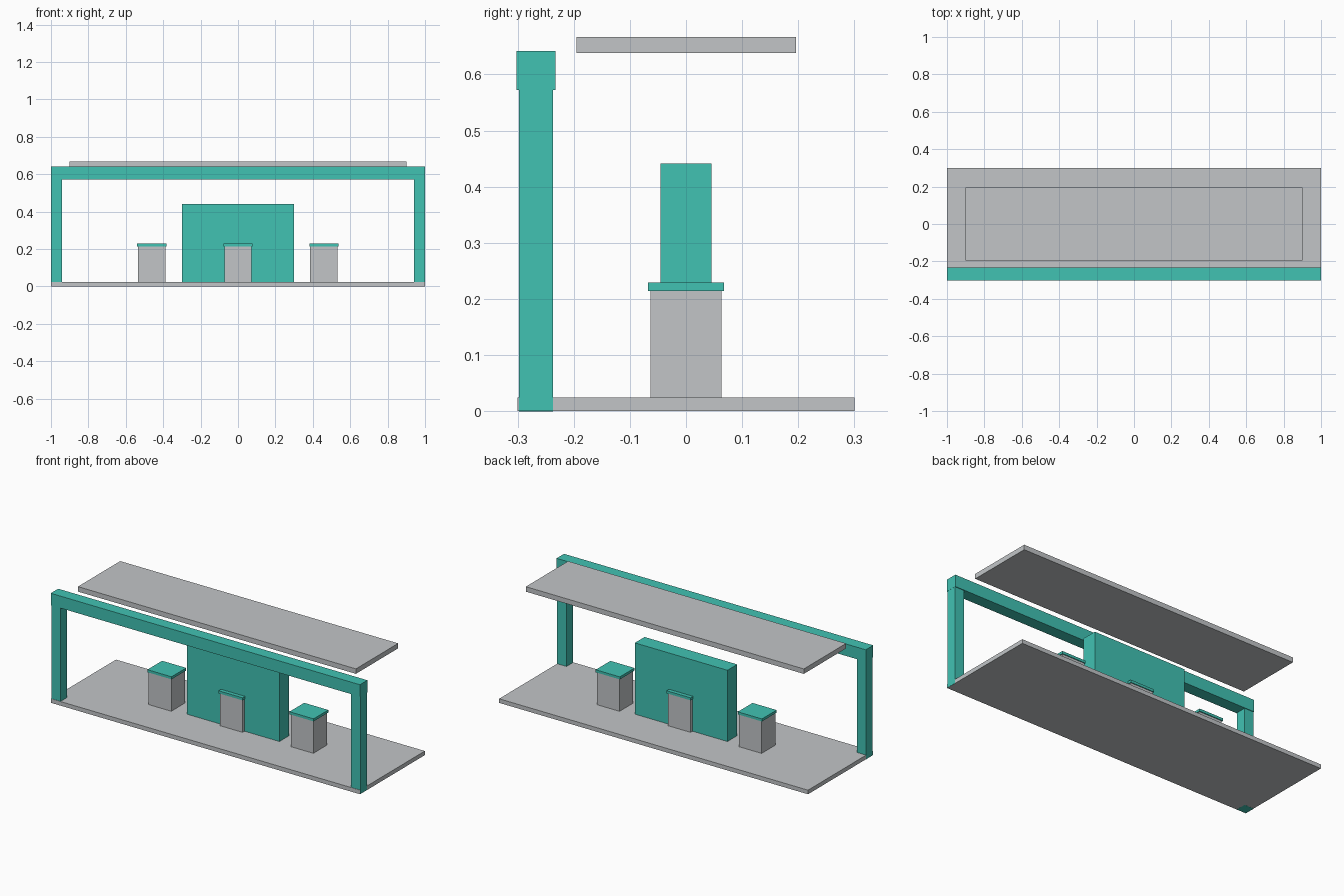
import bpy

cube = bpy.data.objects.get("Cube")
if cube:
    bpy.data.objects.remove(cube, do_unlink=True)


def material(name, colour):
    m = bpy.data.materials.new(name)
    m.use_nodes = True
    m.diffuse_color = colour
    m.node_tree.nodes["Principled BSDF"].inputs["Base Color"].default_value = colour
    return m


teal = material("teal", (0.053, 0.54, 0.45, 1))
grey = material("light grey", (0.54, 0.56, 0.575, 1))


def box(name, x, y, z, mat):
    """Box from (min, max) ranges along each axis."""
    spans = (x, y, z)
    bpy.ops.mesh.primitive_cube_add(size=1, location=[(a + b) / 2 for a, b in spans])
    ob = bpy.context.object
    ob.name = name
    ob.scale = [b - a for a, b in spans]
    bpy.ops.object.transform_apply(location=False, rotation=False, scale=True)
    ob.data.materials.append(mat)
    return ob


# Floor slab and floating roof slab
box("floor_slab", (-1, 1), (-0.3, 0.3), (0, 0.024), grey)
box("roof_slab", (-0.9, 0.9), (-0.195, 0.196), (0.638, 0.667), grey)

# Front frame: two posts sunk through the slab, carrying a slightly wider beam
box("left_post", (0.94, 1.0005), (-0.298, -0.237), (0.0005, 0.58), teal)
box("right_post", (-1.0005, -0.94), (-0.298, -0.237), (-0.0005, 0.58), teal)
box("front_beam", (-1.001, 1.001), (-0.302, -0.233), (0.572, 0.642), teal)

# Central partition
box("partition_wall", (-0.3, 0.3), (-0.045, 0.045), (0.0005, 0.441), teal)

# Row of pedestals with overhanging tops
for side, cx in (("right", -0.461), ("middle", 0), ("left", 0.459)):
    box(side + "_pedestal", (cx - 0.073, cx + 0.073), (-0.063, 0.063), (0.02, 0.214), grey)
    box(side + "_pedestal_top", (cx - 0.078, cx + 0.078), (-0.068, 0.068), (0.214, 0.229), teal)
